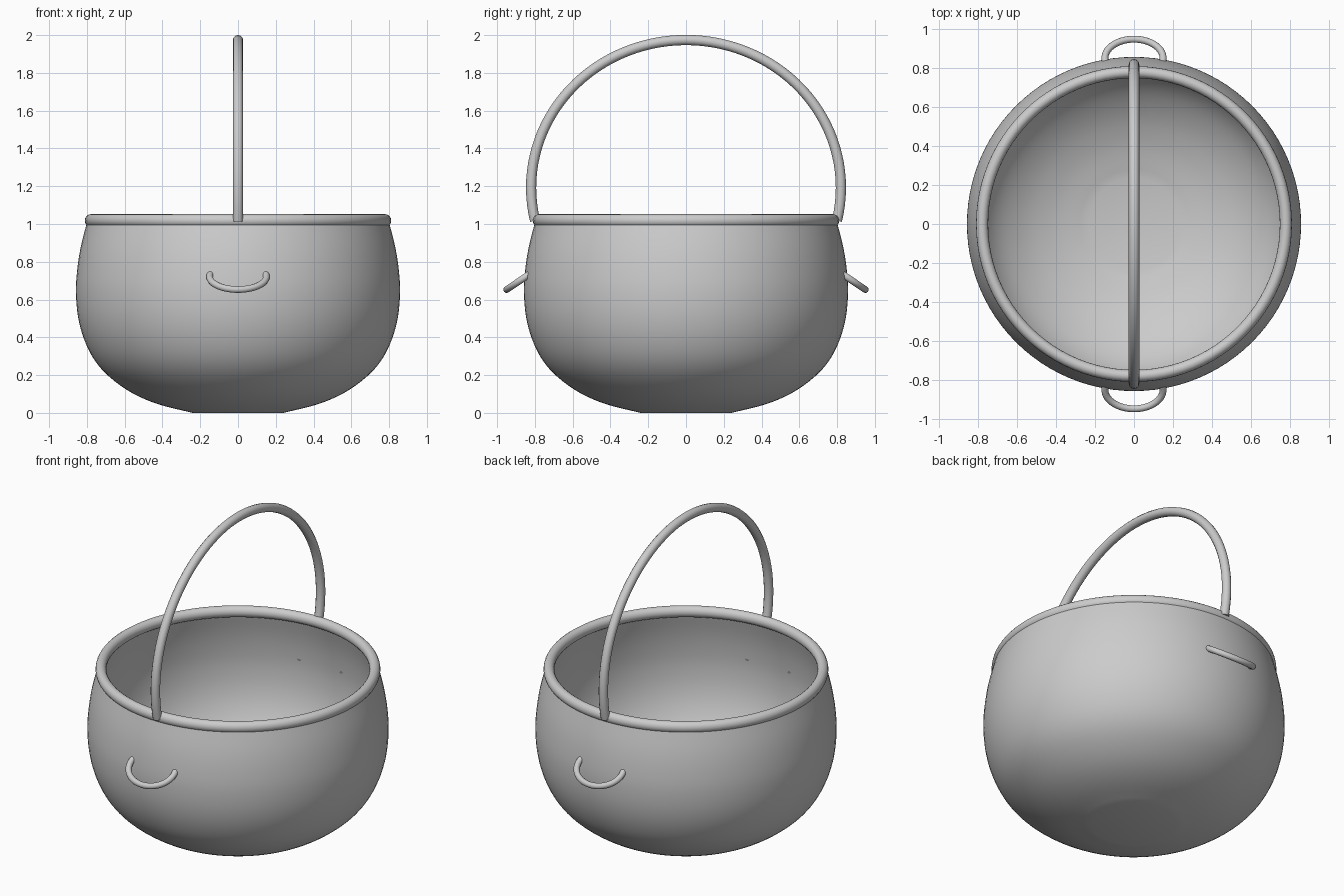
import bpy, bmesh, math
from mathutils import Vector

if "Cube" in bpy.data.objects:
    bpy.data.objects.remove(bpy.data.objects["Cube"])

SEG = 96


def finish(obj, angle=40):
    bpy.ops.object.select_all(action='DESELECT')
    obj.select_set(True)
    bpy.context.view_layer.objects.active = obj
    bpy.ops.object.shade_smooth_by_angle(angle=math.radians(angle))


def smooth_profile(pts, steps=4):
    p = [Vector(q) for q in pts]
    p = [2 * p[0] - p[1]] + p + [2 * p[-1] - p[-2]]
    out = []
    for i in range(1, len(p) - 2):
        a, b, c, d = p[i - 1:i + 3]
        for s in range(steps):
            t = s / steps
            out.append(0.5 * (2 * b + (c - a) * t + (2 * a - 5 * b + 4 * c - d) * t * t
                              + (3 * b - a - 3 * c + d) * t ** 3))
    return out + [p[-2]]


def lathe(name, profile):
    bm = bmesh.new()
    rings = []
    for r, z in profile:
        if r < 1e-6:
            rings.append([bm.verts.new((0, 0, z))] * SEG)
        else:
            rings.append([bm.verts.new((r * math.cos(2 * math.pi * k / SEG),
                                        r * math.sin(2 * math.pi * k / SEG), z))
                          for k in range(SEG)])
    for lo, hi in zip(rings, rings[1:]):
        for k in range(SEG):
            n = (k + 1) % SEG
            bm.faces.new(list(dict.fromkeys((lo[k], lo[n], hi[n], hi[k]))))
    bmesh.ops.recalc_face_normals(bm, faces=bm.faces)
    mesh = bpy.data.meshes.new(name)
    bm.to_mesh(mesh)
    bm.free()
    obj = bpy.data.objects.new(name, mesh)
    bpy.context.collection.objects.link(obj)
    finish(obj, 25 if name == "pot_body" else 40)
    return obj


def tube(name, path, radius):
    curve = bpy.data.curves.new(name, 'CURVE')
    curve.dimensions = '3D'
    curve.bevel_depth = radius
    curve.bevel_resolution = 4
    curve.use_fill_caps = True
    spline = curve.splines.new('POLY')
    spline.points.add(len(path) - 1)
    for pt, co in zip(spline.points, path):
        pt.co = (*co, 1)
    obj = bpy.data.objects.new(name, curve)
    bpy.context.collection.objects.link(obj)
    bpy.ops.object.select_all(action='DESELECT')
    obj.select_set(True)
    bpy.context.view_layer.objects.active = obj
    bpy.ops.object.convert(target='MESH')
    finish(bpy.context.view_layer.objects.active)


# Pot body: rounded outer wall with flat foot, thin wall and open inside
outer = smooth_profile([(0.24, 0), (0.42, 0.045), (0.56, 0.105), (0.68, 0.19),
                        (0.76, 0.28), (0.815, 0.39), (0.847, 0.51), (0.858, 0.64),
                        (0.851, 0.76), (0.832, 0.88), (0.797, 1.02)])
inner = [(r - 0.025 * min(1, (r - 0.2) / 0.3), z + 0.025 * (1 - z / 1.02)) for r, z in outer]
lathe("pot_body", [(0, 0)] + [tuple(q) for q in outer] + inner[::-1] + [(0, 0.025)])

# Rolled rim
rim = [(0.78 + 0.031 * math.cos(2 * math.pi * k / 16),
        1.018 + 0.034 * math.sin(2 * math.pi * k / 16)) for k in range(17)]
rim_obj = lathe("rim", rim)
bm = bmesh.new()
bm.from_mesh(rim_obj.data)
bmesh.ops.remove_doubles(bm, verts=bm.verts, dist=1e-5)
bm.to_mesh(rim_obj.data)
bm.free()

# Tall carrying handle arching from front to back
a0 = math.radians(-13)
arch = []
for k in range(65):
    t = a0 + (math.pi - 2 * a0) * k / 64
    arch.append((0, 0.82 * math.cos(t), 1.193 + 0.781 * math.sin(t)))
tube("carrying_handle", arch, 0.027)

# Small drooping loop grips on the front and back
for name, side in (("front_grip", -1), ("back_grip", 1)):
    path = []
    for k in range(33):
        t = math.radians(-15 + 210 * k / 32)
        s = math.sin(t)
        path.append((0.15 * math.cos(t), side * (0.85 + 0.099 * s), 0.72 - 0.067 * s))
    tube(name, path, 0.018)
